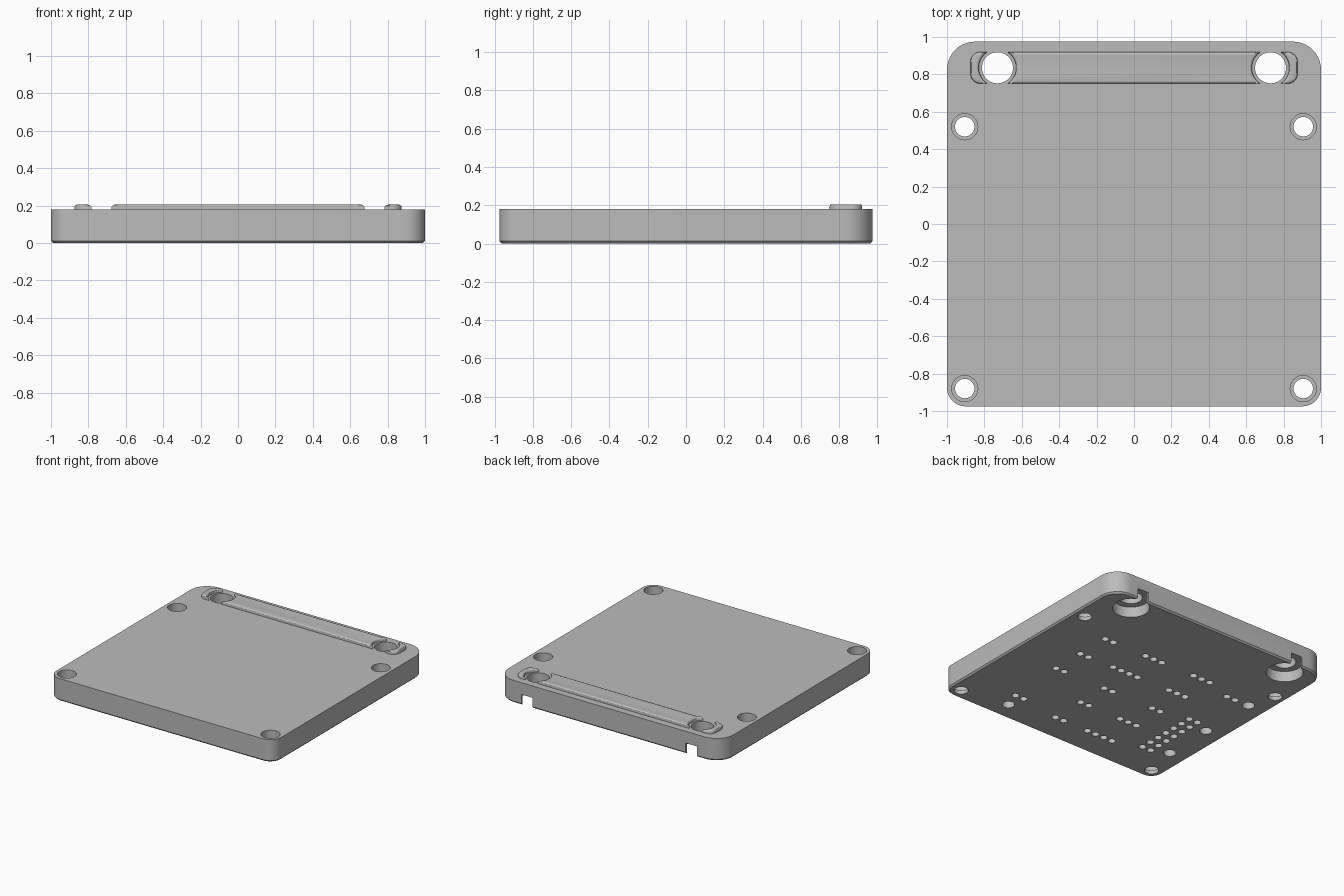
import bpy, bmesh, math
from mathutils import Vector

cube = bpy.data.objects.get("Cube")
if cube:
    bpy.data.objects.remove(cube, do_unlink=True)

grey = bpy.data.materials.new("plain grey")
grey.use_nodes = True
GREY = (0.5, 0.5, 0.5, 1)
grey.diffuse_color = GREY
grey.node_tree.nodes["Principled BSDF"].inputs["Base Color"].default_value = GREY

TOP, RIDGE_TOP = 0.18, 0.205
KEY_X, KEY_Y = 0.73, 0.835


def arc(cx, cy, r, start, end, steps=10):
    angles = [math.radians(start + (end - start) * i / steps) for i in range(steps + 1)]
    return [(cx + r * math.cos(a), cy + r * math.sin(a)) for a in angles]


def make_object(name, bm):
    bmesh.ops.recalc_face_normals(bm, faces=bm.faces)
    mesh = bpy.data.meshes.new(name)
    bm.to_mesh(mesh)
    bm.free()
    mesh.materials.append(grey)
    obj = bpy.data.objects.new(name, mesh)
    bpy.context.collection.objects.link(obj)
    return obj


def slab(name, outline, z0, z1, bevel_z, bevel, segments):
    """Extrude an outline and bevel the rim lying at bevel_z."""
    bm = bmesh.new()
    face = bm.faces.new([bm.verts.new((x, y, z0)) for x, y in outline])
    out = bmesh.ops.extrude_face_region(bm, geom=[face], use_keep_orig=True)
    moved = [v for v in out["geom"] if isinstance(v, bmesh.types.BMVert)]
    bmesh.ops.translate(bm, verts=moved, vec=(0, 0, z1 - z0))
    bmesh.ops.recalc_face_normals(bm, faces=bm.faces)
    rim = [e for e in bm.edges if all(abs(v.co.z - bevel_z) < 1e-5 for v in e.verts)]
    bmesh.ops.bevel(bm, geom=rim, offset=bevel, segments=segments, profile=0.5,
                    affect='EDGES')
    return make_object(name, bm)


def lathe(bm, x, y, profile, steps):
    """Closed turned cutter from (radius, z) pairs, bottom to top."""
    rings = []
    for r, z in profile:
        rings.append([bm.verts.new((px, py, z)) for px, py in arc(x, y, r, 0, 360, steps)[:-1]])
    for low, high in zip(rings, rings[1:]):
        for i in range(steps):
            j = (i + 1) % steps
            bm.faces.new((low[i], low[j], high[j], high[i]))
    bm.faces.new(rings[0][::-1])
    bm.faces.new(rings[-1])


def cut(target, cutter):
    cutter.hide_render = True
    mod = target.modifiers.new("cut", 'BOOLEAN')
    mod.operation, mod.solver, mod.object = 'DIFFERENCE', 'EXACT', cutter
    bpy.context.view_layer.objects.active = target
    bpy.ops.object.modifier_apply(modifier=mod.name)
    bpy.data.objects.remove(cutter, do_unlink=True)


# Main plate with larger rear corners and a chamfered underside
outline = (arc(0.85, 0.825, 0.15, 0, 90) + arc(-0.85, 0.825, 0.15, 90, 180)
           + arc(-0.9, -0.875, 0.1, 180, 270) + arc(0.9, -0.875, 0.1, 270, 360))
plate = slab("base_plate", outline, 0, TOP, 0, 0.012, 1)

holes = bmesh.new()
for side in (-1, 1):
    # Corner screw holes, counterbored from above
    for y in (0.52, -0.88):
        lathe(holes, side * 0.905, y, [(0.052, -0.1), (0.052, 0.03), (0.07, 0.03), (0.07, 0.3)], 32)
    # Large rear holes, counterbored from below
    lathe(holes, side * KEY_X, KEY_Y,
          [(0.135, -0.1), (0.135, 0.085), (0.083, 0.085), (0.083, 0.3)], 48)

# Rows of blind pin holes: x of first hole, y, count
PITCH = 0.077
rows = [(0.583, 0.367, 2), (0.2, 0.367, 3), (-0.253, 0.37, 3), (0.583, 0.085, 2),
        (0.276, 0.09, 4), (-0.25, 0.095, 3), (-0.635, 0.293, 2), (0.583, -0.19, 2),
        (0.128, -0.187, 2), (-0.325, -0.185, 2), (0.128, -0.454, 2), (-0.247, -0.454, 3),
        (0.127, -0.74, 2), (-0.177, -0.74, 4), (0.554, -0.683, 2)]
rows += [(-0.635, -0.133 - 0.088 * i, 2) for i in range(7)]
for x, y, count in rows:
    for i in range(count):
        lathe(holes, x - PITCH * i, y, [(0.028, -0.1), (0.028, 0.12)], 16)

# Blind locating holes
for x, y in ((-0.84, 0.295), (-0.84, -0.187), (-0.845, -0.603), (0.508, -0.817)):
    lathe(holes, x, y, [(0.046, -0.1), (0.046, 0.12)], 24)
cut(plate, make_object("hole_cutter", holes))

# Notches from the large holes out through the rear wall
notches = bmesh.new()
for side in (-1, 1):
    box = bmesh.ops.create_cube(notches, size=1)["verts"]
    bmesh.ops.scale(notches, verts=box, vec=(0.1, 0.25, 0.185))
    bmesh.ops.translate(notches, verts=box, vec=Vector((side * KEY_X, KEY_Y + 0.125, -0.0075)))
cut(plate, make_object("notch_cutter", notches))

# Raised bar with concave ends between the large holes
SPAN = 58
bar = (arc(KEY_X, KEY_Y, 0.1, 180 + SPAN, 180 - SPAN, 16)
       + arc(-KEY_X, KEY_Y, 0.1, SPAN, -SPAN, 16))
parts = [plate, slab("raised_bar", bar, TOP - 0.005, RIDGE_TOP, RIDGE_TOP, 0.012, 3)]

# Crescent lips outside the large holes
lip = (arc(KEY_X, KEY_Y, 0.1, SPAN, -SPAN, 16)
       + arc(0.82, KEY_Y - 0.03, 0.055, 270, 360) + arc(0.82, KEY_Y + 0.03, 0.055, 0, 90))
for name, side in (("left_lip", 1), ("right_lip", -1)):
    shape = [(side * x, y) for x, y in lip]
    parts.append(slab(name, shape, TOP - 0.005, RIDGE_TOP, RIDGE_TOP, 0.012, 3))

# Smooth shading with crisp edges
bpy.ops.object.select_all(action='DESELECT')
for part in parts:
    part.select_set(True)
bpy.context.view_layer.objects.active = plate
bpy.ops.object.shade_smooth_by_angle(angle=math.radians(30))
